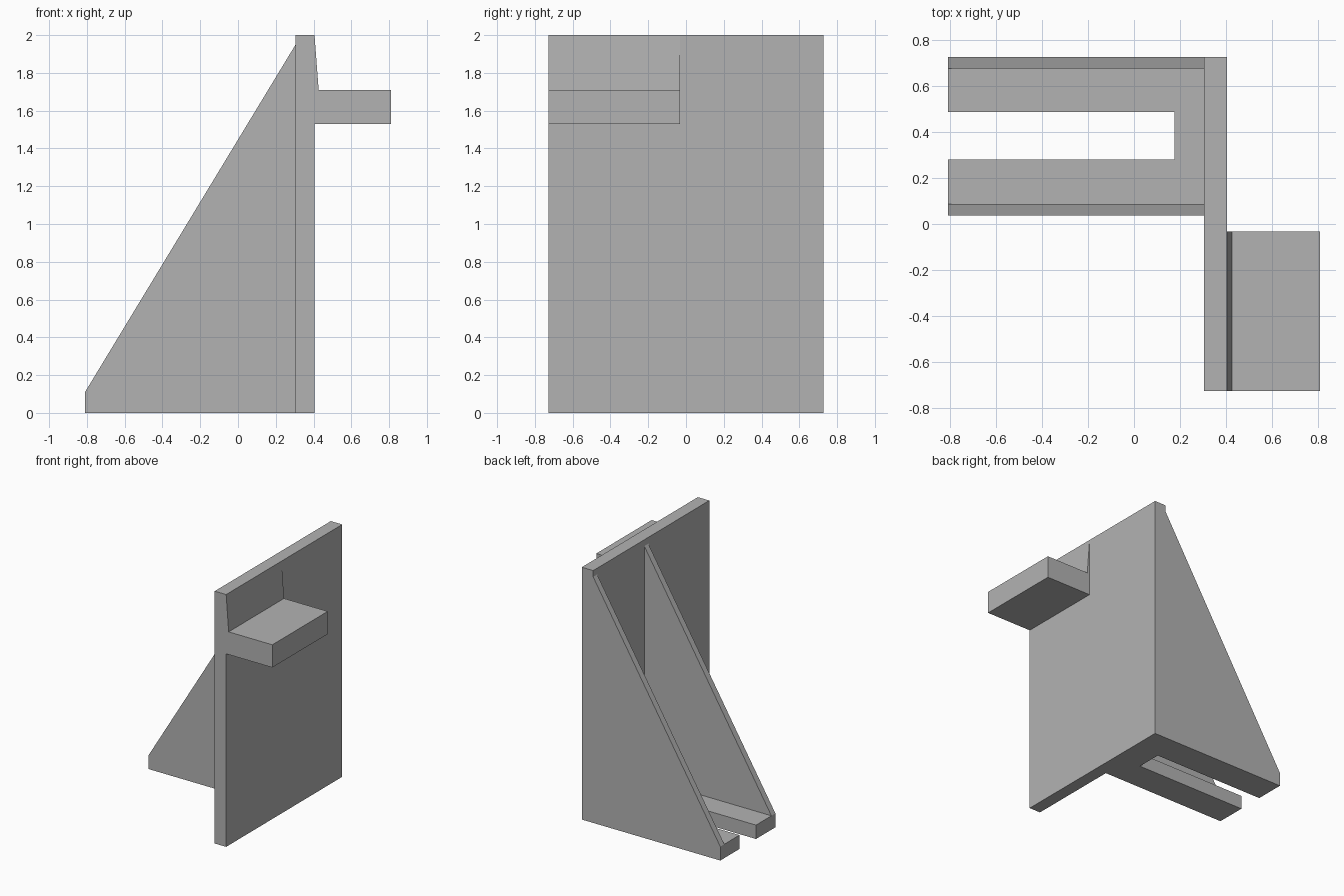
import bpy
import bmesh
from mathutils import Vector

cube = bpy.data.objects.get("Cube")
if cube:
    bpy.data.objects.remove(cube, do_unlink=True)

grey = bpy.data.materials.new("plain grey")
grey.use_nodes = True
colour = (0.45, 0.45, 0.45, 1)
grey.diffuse_color = colour
grey.node_tree.nodes["Principled BSDF"].inputs["Base Color"].default_value = colour


def extrude(name, profile, direction):
    """Extrude a flat 3D outline along a direction into a solid part."""
    bm = bmesh.new()
    face = bm.faces.new([bm.verts.new(p) for p in profile])
    result = bmesh.ops.extrude_face_region(bm, geom=[face], use_keep_orig=True)
    moved = [v for v in result["geom"] if isinstance(v, bmesh.types.BMVert)]
    bmesh.ops.translate(bm, verts=moved, vec=Vector(direction))
    bmesh.ops.recalc_face_normals(bm, faces=bm.faces)
    mesh = bpy.data.meshes.new(name)
    bm.to_mesh(mesh)
    bm.free()
    mesh.materials.append(grey)
    obj = bpy.data.objects.new(name, mesh)
    bpy.context.collection.objects.link(obj)
    return obj


def side_profile(name, points, y0, y1):
    """Extrude an x-z outline from y0 to y1."""
    return extrude(name, [(x, y0, z) for x, z in points], (0, y1 - y0, 0))


LEFT, PLATE, FACE, RIGHT = -0.81, 0.305, 0.405, 0.81
HALF = 0.727
BASE_TOP = 0.11
RIB = 0.05
INNER = 0.037

# Upright plate
side_profile("upright_plate",
             [(PLATE, 0), (FACE, 0), (FACE, 2), (PLATE, 2)], -HALF, HALF)

# Shelf with a thin tapered backing that fades into the plate
side_profile("shelf",
             [(FACE, 1.53), (RIGHT, 1.53), (RIGHT, 1.71), (0.427, 1.71), (FACE, 2)],
             -HALF, -0.033)

# Base with an open slot
slot_end, slot_near, slot_far = 0.177, 0.28, 0.487
outline = [(LEFT, INNER), (PLATE, INNER), (PLATE, HALF), (LEFT, HALF),
           (LEFT, slot_far), (slot_end, slot_far),
           (slot_end, slot_near), (LEFT, slot_near)]
extrude("slotted_base", [(x, y, 0) for x, y in outline], (0, 0, BASE_TOP))

# Triangular side ribs
for name, y in (("front_rib", INNER), ("back_rib", HALF - RIB)):
    side_profile(name, [(LEFT, BASE_TOP), (PLATE, BASE_TOP), (PLATE, 1.95)],
                 y, y + RIB)
